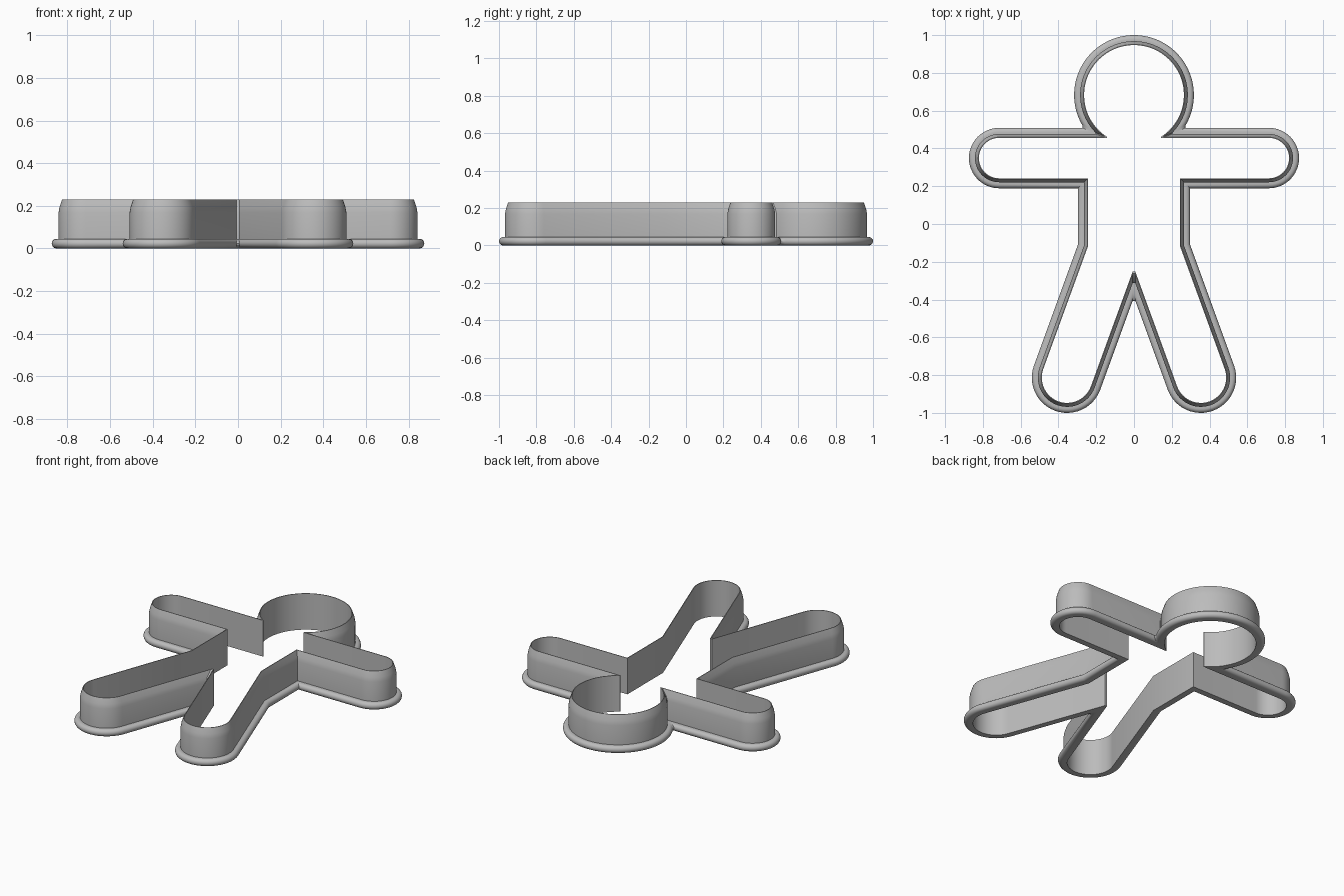
import bpy, bmesh, math
from mathutils import Vector

cube = bpy.data.objects.get("Cube")
if cube:
    bpy.data.objects.remove(cube, do_unlink=True)

# Plain grey plastic
grey = bpy.data.materials.new("grey plastic")
grey.use_nodes = True
colour = (0.5, 0.5, 0.5, 1)
grey.diffuse_color = colour
grey.node_tree.nodes["Principled BSDF"].inputs["Base Color"].default_value = colour

# Figure dimensions, measured on the inner wall
HEAD, HEAD_R = Vector((0, 0.683)), 0.264
ARM, ARM_R = Vector((0.714, 0.349)), 0.107
LEG, LEG_R = Vector((0.354, -0.813)), 0.134
WAIST = 0.243
SPLAY = math.radians(20)
BLUNT = 0.007


def arc(centre, radius, start, end, steps):
    """Points along an arc, from start to end angle."""
    angles = [start + (end - start) * i / steps for i in range(steps + 1)]
    return [centre + radius * Vector((math.cos(a), math.sin(a))) for a in angles]


def outline(d):
    """Closed outline of the figure, grown outward by d."""
    right = math.pi / 2
    # Head, down to the neck notch
    arm_top = ARM.y + ARM_R + d
    head_r = HEAD_R + d
    neck_x = math.sqrt(head_r ** 2 - (HEAD.y - arm_top) ** 2) + BLUNT
    pts = arc(HEAD, head_r, right, -math.acos(neck_x / head_r), 40)
    # Arm
    pts.append(Vector((neck_x, arm_top)))
    pts += arc(ARM, ARM_R + d, right, -right, 24)
    pts.append(Vector((WAIST + d, ARM.y - ARM_R - d)))
    # Hip, leg and crotch
    n = Vector((math.cos(SPLAY), math.sin(SPLAY)))
    reach = LEG_R + d
    pts.append(Vector((WAIST + d, (n.dot(LEG) + reach - n.x * (WAIST + d)) / n.y)))
    pts += arc(LEG, reach, SPLAY, SPLAY - math.pi, 24)
    pts.append(Vector((BLUNT, (n.dot(LEG) - reach - n.x * BLUNT) / n.y)))
    # Mirrored left half
    return pts + [Vector((-p.x, p.y)) for p in reversed(pts[1:])]


# Wall section as (outward offset, height): rounded flange, wall, tapered edge
ROUND = 0.0225
section = [(0, 0)]
section += [(p.x, p.y) for p in arc(Vector((0.053 - ROUND, ROUND)), ROUND,
                                    -math.pi / 2, math.pi / 2, 10)]
section += [(0.021, 2 * ROUND), (0.021, 0.168), (0.016, 0.195), (0.004, 0.23), (0, 0.23)]

# Sweep the section round the outline
bm = bmesh.new()
rings = [[bm.verts.new((p.x, p.y, z)) for p in outline(d)] for d, z in section]
for ring, following in zip(rings, rings[1:] + rings[:1]):
    for i in range(len(ring)):
        j = (i + 1) % len(ring)
        bm.faces.new((ring[i], ring[j], following[j], following[i]))
bmesh.ops.recalc_face_normals(bm, faces=bm.faces)
mesh = bpy.data.meshes.new("cutter_wall")
bm.to_mesh(mesh)
bm.free()
mesh.materials.append(grey)

cutter = bpy.data.objects.new("cutter_wall", mesh)
bpy.context.collection.objects.link(cutter)
bpy.context.view_layer.objects.active = cutter
cutter.select_set(True)
bpy.ops.object.shade_smooth_by_angle(angle=math.radians(30))
